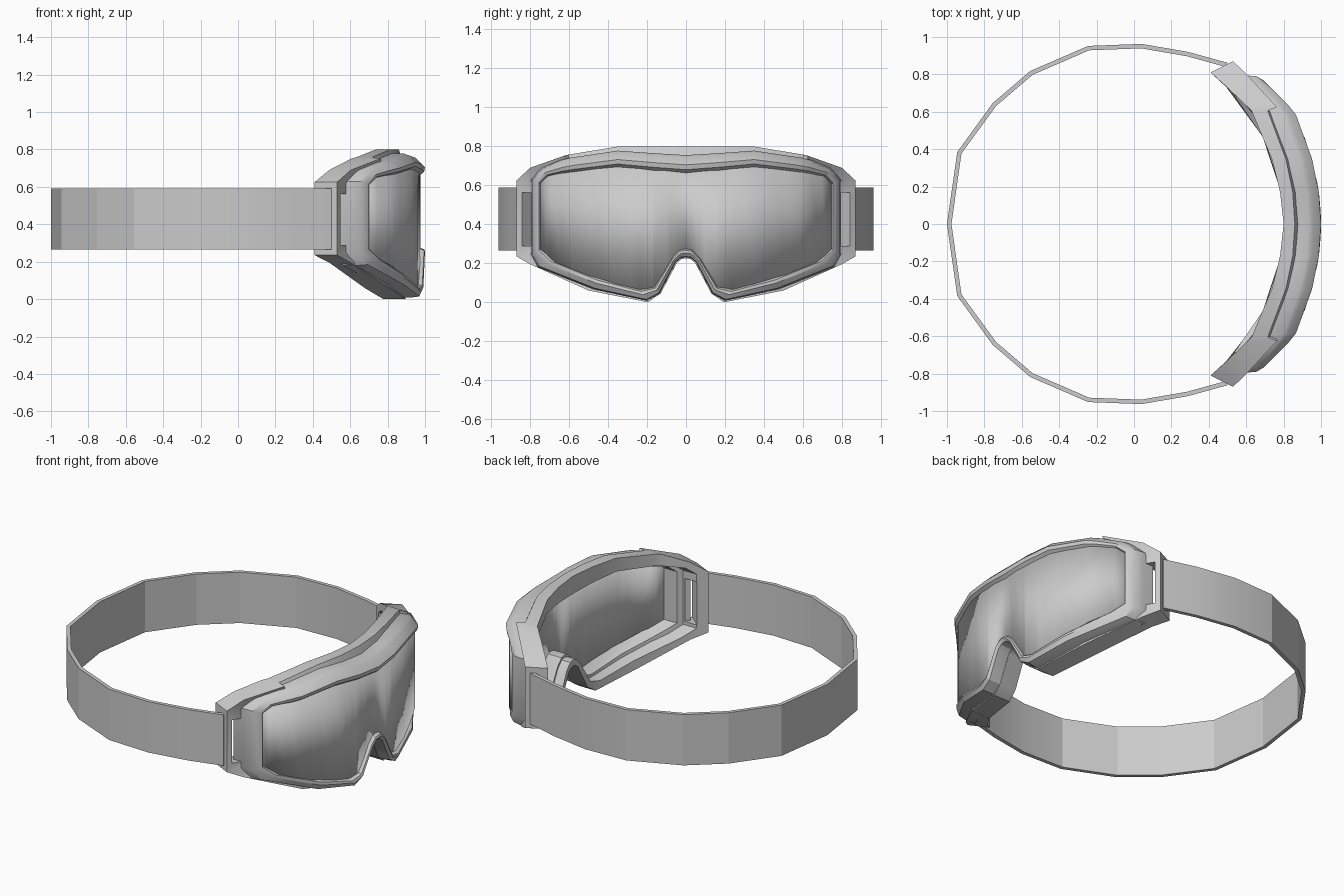
import bpy, bmesh, math
from mathutils import Matrix, Vector

if "Cube" in bpy.data.objects:
    bpy.data.objects.remove(bpy.data.objects["Cube"])

# Half outlines (y, z): top centre, out to the side, back along the bottom to the nose
LENS = [(0, .672), (.17, .685), (.35, .702), (.58, .675), (.63, .667), (.71, .65), (.75, .61),
        (.75, .27), (.69, .215), (.456, .12), (.235, .06), (.16, .075), (.07, .225), (.03, .265), (0, .27)]
FRONT = [(0, .755), (.17, .765), (.35, .778), (.59, .742), (.64, .73), (.74, .69), (.795, .63),
         (.795, .245), (.76, .18), (.47, .065), (.2, .008), (.135, .045), (.052, .205), (.025, .227), (0, .23)]
REAR = [(0, .80), (.17, .80), (.345, .80), (.605, .757), (.625, .752), (.80, .69), (.87, .625),
        (.87, .235), (.80, .195), (.5, .06), (.195, 0), (.13, .045), (.045, .205), (.02, .222), (0, .225)]
CURVE = [(0, 1.0), (.1, .997), (.2, .985), (.38, .945), (.6, .86), (.79, .67), (.87, .57), (1, .41)]


def interp(table, v):
    for (a, p), (b, q) in zip(table, table[1:]):
        if v <= b:
            return p + (q - p) * (v - a) / max(b - a, 1e-6)
    return table[-1][1]


def blend(a, b, t):
    return [(p[0] + (q[0] - p[0]) * t, p[1] + (q[1] - p[1]) * t) for p, q in zip(a, b)]


def wrap(outline, depth):
    """Lay a half outline on the curved face, set back by depth, and mirror it."""
    d = depth if isinstance(depth, list) else [depth] * len(outline)
    half = [(interp(CURVE, y) - k, y, z) for (y, z), k in zip(outline, d)]
    return half + [(x, -y, z) for x, y, z in half[-2:0:-1]]


def make(name, verts, faces, angle=30):
    me = bpy.data.meshes.new(name)
    me.from_pydata(verts, [], faces)
    bm = bmesh.new()
    bm.from_mesh(me)
    bmesh.ops.remove_doubles(bm, verts=bm.verts, dist=1e-5)
    bmesh.ops.recalc_face_normals(bm, faces=bm.faces)
    bm.to_mesh(me)
    bm.free()
    ob = bpy.data.objects.new(name, me)
    bpy.context.collection.objects.link(ob)
    bpy.ops.object.select_all(action='DESELECT')
    ob.select_set(True)
    bpy.context.view_layer.objects.active = ob
    bpy.ops.object.shade_smooth_by_angle(angle=math.radians(angle))
    return ob


def ring(name, loops):
    n, m = len(loops[0]), len(loops)
    verts = [p for lp in loops for p in lp]
    faces = [(i * n + j, i * n + (j + 1) % n, (i + 1) % m * n + (j + 1) % n, (i + 1) % m * n + j)
             for i in range(m) for j in range(n)]
    return make(name, verts, faces)


# Front frame with raised rim round the lens
inner = blend(LENS, FRONT, -.25)
ring("front_frame", [wrap(inner, .04), wrap(blend(LENS, FRONT, .1), .005),
                     wrap(blend(LENS, FRONT, .4), 0),
                     wrap(blend(LENS, FRONT, .88), [.04] * 5 + [.015] * 10),
                     wrap(FRONT, .065), wrap(FRONT, .14), wrap(inner, .14)])

# Rear frame: thin strip on top, stepping forward into the side blocks
front_d = [.14] * 4 + [.07, .055, .04, .04, .055] + [.09] * 6
back = [(y if y < .7 else y - .06, z) for y, z in REAR]
back_in = blend(LENS, REAR, .12)
back_d = [.2 + .035 * y / .8 for y, z in back]
rear = ring("rear_frame", [wrap(back_in, .1), wrap(REAR, front_d),
                           wrap(back, back_d), wrap(back_in, back_d)])

# Strap slots cut through the side blocks
for s in (1, -1):
    bpy.ops.mesh.primitive_cube_add(size=1)
    cut = bpy.context.object
    cut.name = "slot_cutter"
    cut.matrix_world = (Matrix.Translation((.54, .80 * s, .425))
                        @ Matrix.Rotation(s * math.radians(41), 4, 'Z')
                        @ Matrix.Diagonal((.4, .055, .275, 1)))
    cut.hide_render = True
    mod = rear.modifiers.new("slot", 'BOOLEAN')
    mod.object, mod.operation, mod.solver = cut, 'DIFFERENCE', 'EXACT'
    bpy.context.view_layer.objects.active = rear
    bpy.ops.object.modifier_apply(modifier=mod.name)
    bpy.data.objects.remove(cut)

# Curved lens made of vertical columns
top, low = LENS[:7], LENS[:6:-1]
ys = sorted({y for y, z in LENS} | {.1, .28, .52})
ys = [-y for y in ys[:0:-1]] + ys
verts = []
for y in ys:
    x = interp(CURVE, abs(y)) - .035
    verts += [(x, y, interp(top, abs(y))), (x, y, interp(low, abs(y)))]
lens = make("lens", verts, [(2 * i, 2 * i + 1, 2 * i + 3, 2 * i + 2) for i in range(len(ys) - 1)])
mod = lens.modifiers.new("thickness", 'SOLIDIFY')
mod.thickness, mod.offset = .02, 0

# Faceted head strap
path = [(.50, .862), (.29, .92), (.04, .963), (-.245, .952), (-.555, .818),
        (-.755, .647), (-.945, .385), (-1.0, 0)]
path += [(x, -y) for x, y in path[-2::-1]]
loops = []
for i, (x, y) in enumerate(path):
    a, b = Vector(path[max(i - 1, 0)]), Vector(path[min(i + 1, len(path) - 1)])
    t = (b - a).normalized()
    ix, iy = x + t.y * -.024, y + t.x * .024
    ix, iy = (ix, iy) if math.hypot(ix, iy) < math.hypot(x, y) else (2 * x - ix, 2 * y - iy)
    loops.append([(x, y, .265), (x, y, .59), (ix, iy, .59), (ix, iy, .265)])
faces = [(4 * i + j, 4 * i + (j + 1) % 4, 4 * i + 4 + (j + 1) % 4, 4 * i + 4 + j)
         for i in range(len(path) - 1) for j in range(4)]
e = 4 * (len(path) - 1)
make("strap", [p for lp in loops for p in lp], faces + [(0, 1, 2, 3), (e, e + 1, e + 2, e + 3)], 12)
